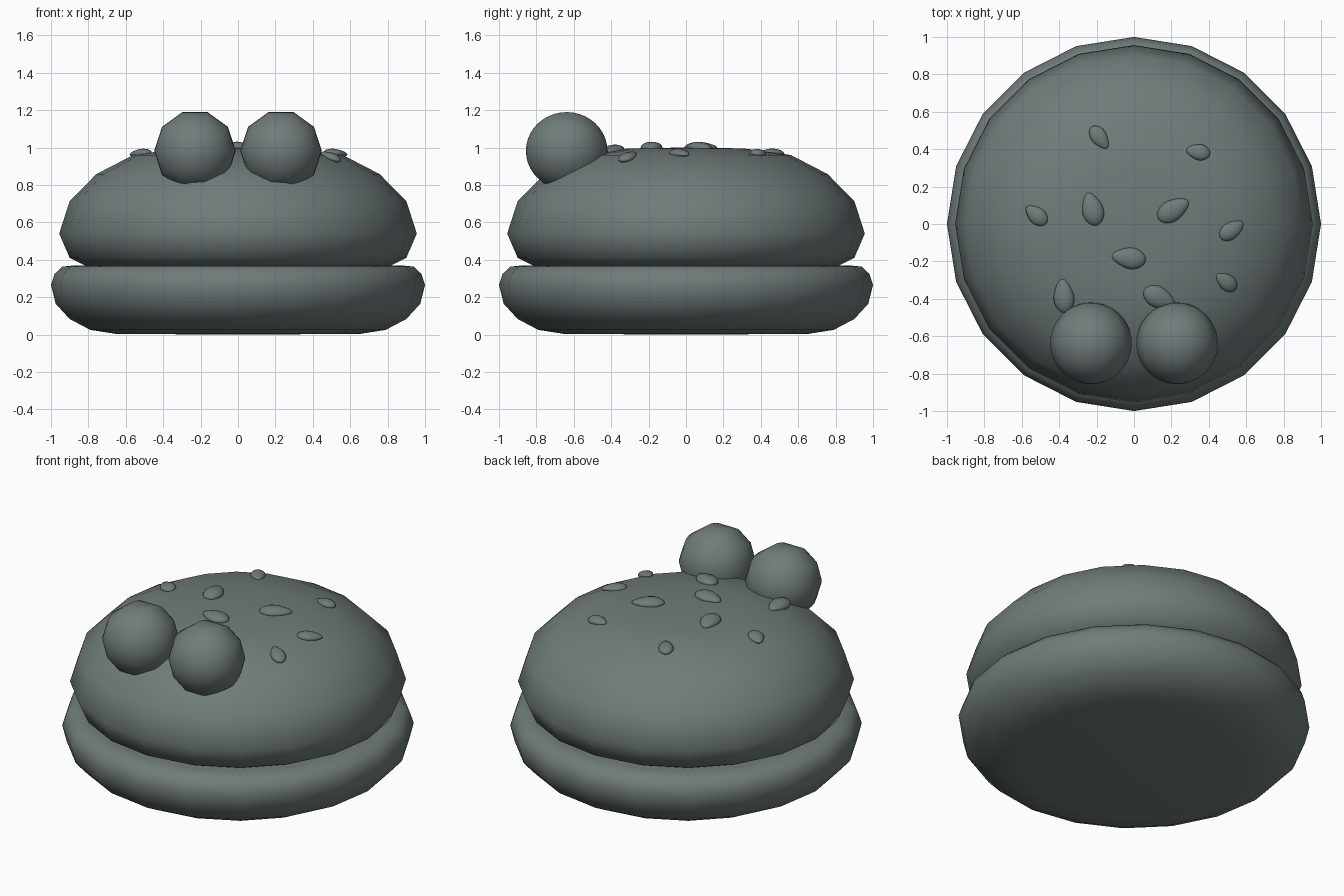
import bpy, bmesh, math
from mathutils import Vector, Matrix

if "Cube" in bpy.data.objects:
    bpy.data.objects.remove(bpy.data.objects["Cube"])

SIDES = 20
TOP = [(0, 0.36), (0.8, 0.36), (0.9, 0.41), (0.956, 0.54), (0.9, 0.714),
       (0.757, 0.858), (0.56, 0.96), (0.31, 0.995), (0, 1.0)]
BOTTOM = [(0, 0), (0.65, 0.003), (0.79, 0.025), (0.9, 0.083), (0.975, 0.165),
          (1.0, 0.265), (0.98, 0.325), (0.94, 0.363), (0.87, 0.37), (0, 0.37)]

# Dark slate colour shared by all parts
slate = bpy.data.materials.new("slate")
slate.diffuse_color = (0.16, 0.2, 0.195, 1)
slate.use_nodes = True
slate.node_tree.nodes["Principled BSDF"].inputs["Base Color"].default_value = slate.diffuse_color


def finish(bm, name):
    bmesh.ops.recalc_face_normals(bm, faces=bm.faces)
    for f in bm.faces:
        f.smooth = True
    me = bpy.data.meshes.new(name)
    bm.to_mesh(me)
    bm.free()
    me.materials.append(slate)
    ob = bpy.data.objects.new(name, me)
    bpy.context.collection.objects.link(ob)
    return ob


def lathe(name, profile):
    bm = bmesh.new()
    rings = []
    for r, z in profile:
        n = SIDES if r else 1
        rings.append([bm.verts.new((r * math.cos(math.tau * i / SIDES),
                                    r * math.sin(math.tau * i / SIDES), z)) for i in range(n)])
    for a, b in zip(rings, rings[1:]):
        for i in range(SIDES):
            j = i + 1
            quad = [a[i % len(a)], a[j % len(a)], b[j % len(b)], b[i % len(b)]]
            bm.faces.new(list(dict.fromkeys(quad)))
    return finish(bm, name)


def dome(r):
    # height and slope of the upper bun at radius r
    for (r0, z0), (r1, z1) in zip(TOP[3:], TOP[4:]):
        if r1 <= r <= r0:
            t = (r - r1) / (r0 - r1)
            return z1 + t * (z0 - z1), (z0 - z1) / (r0 - r1)


# Two bun halves
lathe("lower_bun", BOTTOM)
lathe("upper_bun", TOP)

# Ball eyes, ten-sided around the front-back axis
for side, x in (("left", -0.23), ("right", 0.23)):
    bm = bmesh.new()
    bmesh.ops.create_uvsphere(bm, u_segments=10, v_segments=20, radius=0.218)
    bmesh.ops.transform(bm, verts=bm.verts, matrix=Matrix.Translation((x, -0.638, 0.982))
                        @ Matrix.Rotation(math.pi / 2, 4, 'X')
                        @ Matrix.Rotation(math.radians(18), 4, 'Z'))
    finish(bm, side + "_eye")

# Sesame seeds: x, y, direction of the pointed end in degrees, length, width
SEEDS = [(-0.185, 0.463, -54, 0.142, 0.09), (0.343, 0.385, 170, 0.13, 0.09),
         (-0.222, 0.08, 105, 0.18, 0.12), (0.21, 0.075, 31, 0.188, 0.12),
         (-0.522, 0.047, 140, 0.14, 0.095), (0.522, -0.033, 35, 0.148, 0.095),
         (-0.028, -0.182, 172, 0.182, 0.12), (-0.376, -0.385, 95, 0.182, 0.115),
         (0.494, -0.31, 143, 0.135, 0.09), (0.135, -0.395, -27, 0.182, 0.12)]
for k, (x, y, ang, length, width) in enumerate(SEEDS):
    bm = bmesh.new()
    bmesh.ops.create_uvsphere(bm, u_segments=16, v_segments=10, radius=1)
    # lay the poles along the length so the tip is round
    bmesh.ops.rotate(bm, verts=bm.verts, matrix=Matrix.Rotation(math.pi / 2, 3, 'Y'))
    for v in bm.verts:
        taper = 1 - 0.28 * max(0, v.co.x + 0.2)
        v.co = (v.co.x * length / 2, v.co.y * taper * width / 2, v.co.z * taper * width * 0.27)
    z, slope = dome(math.hypot(x, y))
    up = Vector((-slope * x, -slope * y, math.hypot(x, y))).normalized()
    up = (up + Vector((0, 0, 0.5))).normalized()
    tilt = Vector((0, 0, 1)).rotation_difference(up).to_matrix().to_4x4()
    bmesh.ops.transform(bm, verts=bm.verts, matrix=Matrix.Translation((x, y, z + 0.003))
                        @ tilt @ Matrix.Rotation(math.radians(ang), 4, 'Z'))
    finish(bm, f"seed_{k + 1}")
